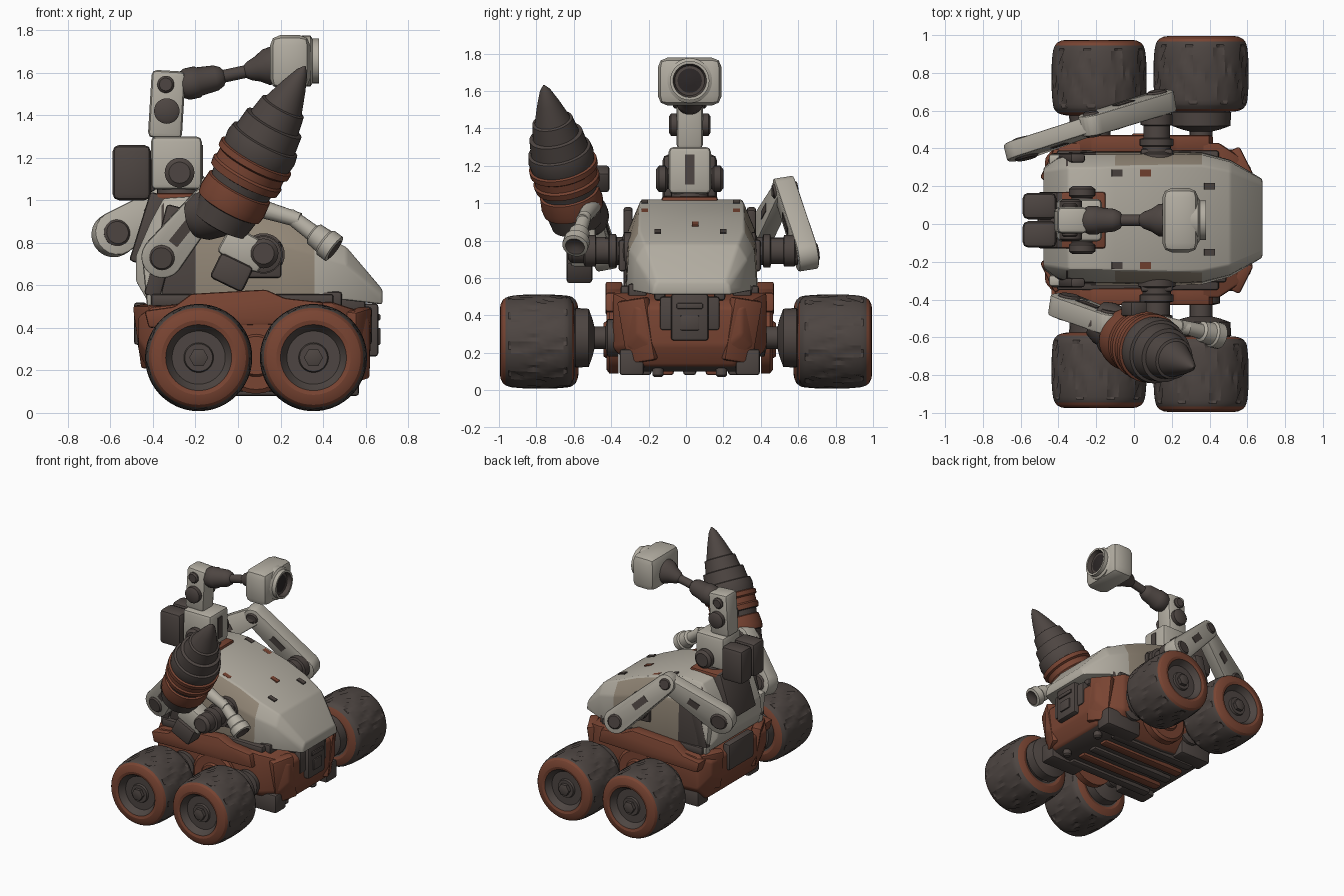
import bpy, bmesh, math
from mathutils import Vector as V, Euler

if "Cube" in bpy.data.objects:
    bpy.data.objects.remove(bpy.data.objects["Cube"])

def mat(name, c):
    m = bpy.data.materials.new(name)
    m.diffuse_color = (*c, 1)
    m.use_nodes = True
    m.node_tree.nodes["Principled BSDF"].inputs["Base Color"].default_value = m.diffuse_color
    return m
SHELL = mat("pale shell", (.45, .42, .36))
TAN = mat("tan panel", (.30, .25, .19))
DARK = mat("dark metal", (.075, .06, .054))
RUST = mat("rust paint", (.19, .058, .032))
LENS = mat("lens black", (.025, .02, .02))
C = .02  # sideways centre of the body

def finish(name, bm, mats, bevel=0, rule=None, angle=35):
    bmesh.ops.recalc_face_normals(bm, faces=bm.faces)
    if bevel:
        es = [e for e in bm.edges if e.calc_face_angle(0) > .3]
        bmesh.ops.bevel(bm, geom=es, offset=bevel, segments=2, profile=.5, affect='EDGES', clamp_overlap=True)
    bm.normal_update()
    if rule:
        for f in bm.faces:
            f.material_index = rule(f.calc_center_median(), f.normal)
    me = bpy.data.meshes.new(name)
    bm.to_mesh(me)
    bm.free()
    for m in mats:
        me.materials.append(m)
    me.shade_smooth()
    me.set_sharp_from_angle(angle=math.radians(angle))
    ob = bpy.data.objects.new(name, me)
    bpy.context.collection.objects.link(ob)
    return ob

def loft(name, rings, mats, idx=None, **kw):
    bm = bmesh.new()
    vs = [[bm.verts.new(p) for p in r] for r in rings]
    n = len(vs[0])
    for k in range(len(vs) - 1):
        for i in range(n):
            j = (i + 1) % n
            f = bm.faces.new((vs[k][i], vs[k][j], vs[k + 1][j], vs[k + 1][i]))
            f.material_index = idx[k] if idx else 0
    for k, r in ((0, vs[0]), (-1, vs[-1])):
        f = bm.faces.new(r)
        f.material_index = idx[k] if idx else 0
    return finish(name, bm, mats, **kw)

def spin(name, a, d, prof, mats=(DARK,), seg=28, groove=None, **kw):
    """Turned part: prof holds (distance along d, radius, material)."""
    a, q = V(a), V(d).to_track_quat('Z', 'Y')
    rings = []
    for k, p in enumerate(prof):
        ring = []
        for i in range(seg):
            t = 2 * math.pi * i / seg
            r = p[1] - (groove(k, i) if groove else 0)
            ring.append(a + q @ V((r * math.cos(t), r * math.sin(t), p[0])))
        rings.append(ring)
    return loft(name, rings, mats, [p[2] if len(p) > 2 else 0 for p in prof[:-1]], **kw)

def box(name, c, s, m, rot=(0, 0, 0), bevel=.015):
    bm = bmesh.new()
    bmesh.ops.create_cube(bm, size=1)
    e = Euler(rot).to_matrix()
    for v in bm.verts:
        v.co = e @ V(v.co[i] * s[i] for i in range(3)) + V(c)
    return finish(name, bm, [m], bevel)

def link(name, p0, p1, r0, r1, th, inlay=.25):
    """Flat arm link with round ends and pivot discs."""
    p0, p1 = V(p0), V(p1)
    d = (p1 - p0).normalized()
    n = (V((0, 1, 0)) - d * d.y).normalized()
    u = n.cross(d)
    pts = []
    for c, r, s in ((p0, r0, math.pi / 2), (p1, r1, -math.pi / 2)):
        for i in range(11):
            t = s + math.pi * i / 10
            pts.append(c + r * (math.cos(t) * d + math.sin(t) * u))
    loft(name, [[p + n * k for p in pts] for k in (-th / 2, th / 2)], [SHELL], bevel=.018)
    for c, r in ((p0, r0), (p1, r1)):
        h = th / 2 + .012
        spin(name + "_pivot", c - n * h, n, [(0, r * .5), (.01, r * .6), (2 * h - .01, r * .6), (2 * h, r * .5)])
    mid = (p0 + p1) / 2
    w = (p1 - p0).length * inlay
    for s in (-1, 1):
        o = mid + n * s * th / 2
        loft(name + "_inlay", [[o + d * a * w + u * b * .025 + n * k for a, b in ((-1, -1), (1, -1), (1, 1), (-1, 1))]
                               for k in (-.004, .004)], [DARK])

# wheels with axles: tread rings carry zigzag grooves
shift = (0, 1, 3, 4, 3, 5, 6, 5)
def tread(k, i):
    j = k - 9
    return .014 if 0 <= j < 8 and (i + shift[j] + (4 if j > 3 else 0)) % 8 == 0 else 0
wheel = [(-.13, .07, 0), (-.13, .13, 0), (-.19, .14, 0), (-.195, .155, 1), (-.2, .175, 1), (-.195, .2, 1),
         (-.185, .222, 0), (-.17, .235, 0), (-.16, .241, 0),
         (-.14, .245, 0), (-.1, .249, 0), (-.06, .251, 0), (-.02, .252, 0), (.02, .252, 0), (.06, .251, 0),
         (.1, .249, 0), (.14, .244, 0), (.155, .24, 0), (.17, .234, 1), (.185, .222, 1), (.196, .2, 1),
         (.2, .175, 1), (.195, .155, 0), (.17, .14, 0), (.15, .125, 0), (.15, .07, 0), (.165, .065, 0), (.165, .01, 0)]
for s in (-1, 1):
    for x, y in ((-.185, .775), (.355, .795)):
        spin("wheel", (x, s * y, .26), (0, s, 0), wheel, (DARK, RUST), 72, tread, angle=22)
        spin("hub_nut", (x, s * (y + .16), .26), (0, s, 0), [(0, .045), (.03, .045), (.035, .03)], seg=6)
        spin("axle", (x, s * .36, .28), (0, s, 0), [(0, .1), (.06, .1), (.07, .06), (.13, .06), (.14, .1),
             (.16, .155), (.23, .16), (.25, .13), (.31, .12)])

# lower hull
def hull(x, zb, zt, w):
    h = zt - zb
    half = [(w * .72, zb), (w, zb + .3 * h), (w, zt)]
    return [(x, C + y, z) for y, z in half] + [(x, C - y, z) for y, z in half[::-1]]
loft("lower_hull", [hull(-.47, .3, .45, .33), hull(-.4, .14, .5, .41), hull(0, .1, .54, .41),
                    hull(.45, .1, .52, .41), hull(.57, .13, .48, .33), hull(.62, .24, .44, .28)], [RUST, DARK],
     bevel=.015, rule=lambda c, n: int(n.z < -.9))
for s in (-1, 1):
    y = lambda v: C + s * v
    loft("side_rail", [[(x, y(b), z) for x, z in ((-.42, .4), (-.44, .48), (-.3, .5), (-.22, .56), (.13, .58), (.22, .54),
         (.4, .52), (.42, .42))] for b in (.36, .45)], [RUST], bevel=.012)
    spin("side_hub", (.085, y(.38), .27), (0, s, 0), [(0, .18), (.05, .18), (.065, .16), (.065, .1), (.08, .09)], (RUST,))
    box("front_corner_panel", (.56, y(.275), .32), (.07, .17, .34), RUST, (s * -.14, .1, s * .45))
    box("rear_corner_panel", (-.41, y(.28), .36), (.07, .18, .3), RUST, (0, -.15, s * -.45))
    box("skid_pod", (.42, y(.31), .15), (.3, .13, .14), DARK)
    box("rear_skid_pod", (-.25, y(.31), .16), (.26, .13, .13), DARK)
    box("nose_bracket", (.54, y(.16), .53), (.12, .06, .1), DARK)
    box("hull_clamp", (.42, y(.28), .53), (.14, .1, .08), DARK)
    spin("tow_knob", (.5, y(.17), .07), (0, 0, 1), [(0, .02), (.01, .03), (.04, .03), (.07, .015), (.1, .015)])
for i in range(5):
    box("belly_slat", (.05, C + (i - 2) * .12, .1), (.72, .07, .04), RUST if i % 2 else DARK)
box("nose_recess", (.575, C, .41), (.11, .32, .18), DARK)
box("nose_grille", (.6, C, .39), (.12, .2, .25), DARK)
box("grille_plate", (.66, C, .36), (.02, .1, .08), DARK, bevel=.006)
box("grille_slot", (.66, C, .45), (.02, .14, .03), DARK, bevel=.006)
box("rear_hatch", (-.46, C, .42), (.06, .3, .2), DARK)
box("hull_deck", (.02, C, .53), (.86, .74, .06), DARK)

# body shell: stations of x, bottom, top, half width, top half width
def shell(x, zb, zt, w, wt):
    h = zt - zb
    half = [(w, zb), (w * .96, zb + .68 * h), (wt, zt)]
    return [(x, C + .01 + y, z) for y, z in half] + [(x, C + .01 - y, z) for y, z in half[::-1]]
def shell_colour(c, n):
    if abs(n.y) > .75 and c.z < .92:
        if -.4 < c.x < -.2:
            return 2
        if -.2 < c.x < .36:
            return 1
    return 0
loft("body_shell", [shell(-.48, .62, .74, .27, .25), shell(-.41, .5, .9, .33, .26), shell(-.35, .5, 1.01, .35, .27),
                    shell(-.2, .5, 1.02, .355, .27), shell(-.1, .5, 1.01, .355, .275), shell(.2, .52, .92, .355, .28),
                    shell(.36, .53, .85, .35, .28), shell(.51, .53, .78, .31, .25), shell(.68, .51, .58, .21, .18)],
     [SHELL, TAN, DARK], bevel=.012, rule=shell_colour, angle=28)
box("rear_spine", (-.4, C, .86), (.13, .3, .34), DARK, (0, .3, 0))
for s in (-1, 1):
    box("rear_arch_rib", (-.35, C + s * .33, .76), (.08, .05, .44), DARK, (0, .25, 0))
    box("side_cover", (-.4, C + s * .32, .62), (.08, .06, .24), SHELL, (0, -.1, 0))
# worn paint plates on the bonnet
for x, y, m in ((-.09, .27, DARK), (-.09, -.22, DARK), (.06, .27, RUST), (.06, -.22, RUST), (.4, .2, DARK), (.4, -.15, DARK),
                (.28, .05, RUST)):
    box("worn_plate", (x, y, 1.01 - .322 * (x + .1)), (.06, .035, .009), m, (0, .312, 0), 0)

# camera mast
box("mast_foot", (-.27, C, 1.015), (.24, .3, .04), RUST)
spin("mast_collar", (-.28, C, 1.0), (0, 0, 1), [(0, .1), (.05, .1), (.08, .08)])
box("mast_box", (-.29, C, 1.175), (.24, .225, .25), SHELL, bevel=.025)
box("mast_front_strip", (-.168, C, 1.18), (.009, .05, .16), DARK, bevel=0)
spin("mast_box_pivot", (-.275, C - .18, 1.13), (0, 1, 0), [(0, .05), (.015, .07), (.05, .07), (.06, .055), (.3, .055),
     (.31, .07), (.345, .07), (.36, .05)])
for s in (-1, 1):
    box("back_pack", (-.5, C + s * .075, 1.13), (.18, .14, .26), DARK, bevel=.03)
box("back_pack_mount", (-.45, C, 1.12), (.12, .2, .16), DARK)
box("mast_post", (-.335, C, 1.45), (.16, .14, .32), SHELL, (0, .06, 0), .025)
spin("post_pivot", (-.335, C - .11, 1.42), (0, 1, 0), [(0, .045), (.01, .06), (.21, .06), (.22, .045)])
spin("post_upper_pivot", (-.34, C - .09, 1.545), (0, 1, 0), [(0, .03), (.01, .04), (.17, .04), (.18, .03)])
spin("camera_boom", (-.27, C, 1.54), (.42, 0, .09), [(0, .06), (.03, .075), (.08, .075), (.09, .068), (.17, .06), (.2, .045),
     (.21, .03), (.31, .03), (.33, .045), (.37, .06), (.41, .085), (.45, .09)])
box("camera_head", (.245, C, 1.65), (.19, .34, .255), SHELL, bevel=.05)
spin("camera_lens", (.3, C, 1.655), (1, 0, 0), [(0, .12, 0), (.04, .12, 0), (.05, .105, 0), (.08, .105, 0), (.08, .09, 1),
     (.05, .08, 1), (.05, .065, 2), (.06, .03, 2), (.06, .005, 2)], (SHELL, DARK, LENS))

# shoulders
for s in (-1, 1):
    spin("shoulder", (.12, C + s * .28, .745), (0, s, 0), [(0, .1), (.07, .1), (.08, .075), (.11, .075), (.115, .09),
         (.15, .09), (.155, .07), (.22, .07), (.225, .085), (.28, .085), (.29, .06)])
    box("shoulder_plate", (.12, C + s * .36, .72), (.17, .04, .17), DARK)

# left arm, folded in an inverted V
link("left_upper_arm", (.13, .64, .73), (-.22, .53, 1.07), .09, .07, .11, .12)
link("left_forearm", (-.58, .4, .84), (-.23, .52, 1.06), .105, .065, .09, .1)

# right arm carrying the drill
link("drill_upper_arm", (-.35, -.44, .74), (-.14, -.52, 1.0), .1, .075, .11)
box("drill_elbow", (.03, -.55, .77), (.22, .14, .15), SHELL, (0, .5, 0), .025)
box("drill_motor", (-.03, -.57, .66), (.17, .14, .13), DARK, (0, .45, 0), .02)
spin("drill_elbow_pivot", (.12, -.63, .75), (0, 1, 0), [(0, .05), (.02, .07), (.2, .07)])
spin("drill_brace", (-.02, -.49, 1.0), (.33, -.07, -.1), [(0, .045), (.1, .045), (.33, .035)], (SHELL,), 14)
spin("drill_brace_arm", (.24, -.54, .93), (.2, -.05, -.15), [(0, .035, 0), (.14, .04, 0), (.15, .055, 0), (.21, .06, 0),
     (.22, .07, 0), (.27, .07, 0), (.275, .052, 1), (.26, .02, 1)], (SHELL, DARK), 18)
spin("drill_grip", (-.2, -.5, .92), (.2, -.11, .05), [(0, .1), (.05, .12), (.2, .12)], (DARK,))
spin("drill", (-.09, -.58, .88), (.405, -.18, .75), [(0, .1, 0), (.01, .135, 0), (.1, .15, 0), (.105, .162, 1), (.14, .168, 1),
     (.21, .162, 1), (.215, .15, 0), (.25, .155, 0), (.255, .175, 1), (.29, .18, 1), (.3, .17, 1), (.34, .17, 1),
     (.35, .185, 1), (.38, .185, 1), (.385, .172, 0), (.43, .178, 0), (.47, .17, 0), (.475, .155, 0), (.56, .145, 0),
     (.565, .125, 0), (.65, .11, 0), (.655, .096, 0), (.76, .06, 0), (.84, .028, 0), (.872, .004, 0)], (DARK, RUST), 36)
box("drill_clamp", (.0, -.45, 1.13), (.1, .08, .12), DARK, (0, .5, 0))
